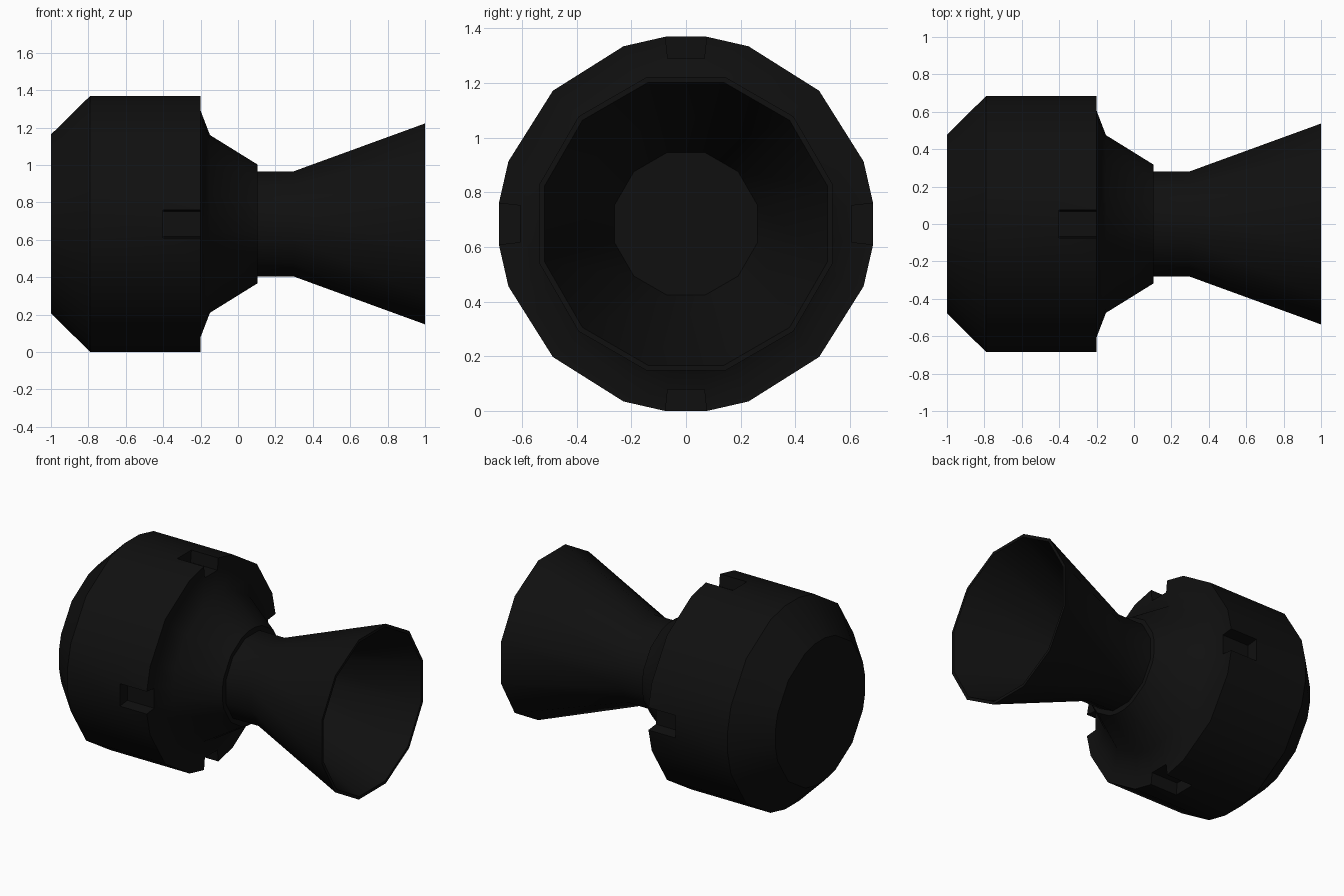
import bpy, bmesh
from math import sin, cos, radians

cube = bpy.data.objects.get("Cube")
if cube:
    bpy.data.objects.remove(cube, do_unlink=True)

AXIS_Z = 0.685

black = bpy.data.materials.new("soot_black")
black.use_nodes = True
COLOUR = (0.005, 0.005, 0.005, 1)
black.diffuse_color = COLOUR
black.node_tree.nodes["Principled BSDF"].inputs["Base Color"].default_value = COLOUR


def ring(bm, x, radius, angles):
    return [bm.verts.new((x, radius * cos(radians(a)), AXIS_Z + radius * sin(radians(a))))
            for a in angles]


def loft(bm, profile, angles):
    """Rings along the x axis, joined by quads and capped at both ends."""
    rings = [ring(bm, x, r, angles) for x, r in profile]
    n = len(angles)
    bands = [[bm.faces.new((a[i], a[(i + 1) % n], b[(i + 1) % n], b[i])) for i in range(n)]
             for a, b in zip(rings, rings[1:])]
    bm.faces.new(rings[0])
    bm.faces.new(rings[-1])
    return rings, bands


def finish(bm, name):
    bmesh.ops.recalc_face_normals(bm, faces=bm.faces[:])
    mesh = bpy.data.meshes.new(name)
    bm.to_mesh(mesh)
    bm.free()
    mesh.materials.append(black)
    obj = bpy.data.objects.new(name, mesh)
    bpy.context.collection.objects.link(obj)
    bpy.ops.object.select_all(action='DESELECT')
    obj.select_set(True)
    bpy.context.view_layer.objects.active = obj
    bpy.ops.object.shade_smooth_by_angle(angle=radians(40))


# Engine housing: chamfered drum tapering to a collar
quarter = (6.3, 19.4, 45, 70.6, 83.7)
drum_angles = [a + 90 * q for q in range(4) for a in quarter]
bm = bmesh.new()
rings, bands = loft(bm, [(-1, 0.481), (-0.79, 0.689), (-0.4, 0.689), (-0.2, 0.689),
                         (-0.2, 0.609), (-0.15, 0.478), (0.105, 0.319)], drum_angles)

# Four notches in the drum's front edge
back, front, inner = rings[2], rings[3], rings[4]
n = len(drum_angles)
for i in range(len(quarter) - 1, n, len(quarter)):
    j = (i + 1) % n
    bmesh.ops.delete(bm, geom=[bands[2][i], bands[3][i]], context='FACES_ONLY')
    p, q = ring(bm, -0.4, 0.609, (drum_angles[i], drum_angles[j]))
    bm.faces.new((p, q, inner[j], inner[i]))
    bm.faces.new((p, q, back[j], back[i]))
    bm.faces.new((p, back[i], front[i], inner[i]))
    bm.faces.new((q, back[j], front[j], inner[j]))
bmesh.ops.delete(bm, geom=[e for e in bm.edges if not e.link_faces], context='EDGES')
finish(bm, "engine_housing")

# Neck and hollow flared bell
bell_angles = [15 + 30 * k for k in range(12)]
bm = bmesh.new()
loft(bm, [(0.09, 0.29), (0.295, 0.29), (1, 0.556), (1, 0.536), (0.32, 0.27)], bell_angles)
finish(bm, "nozzle_bell")
